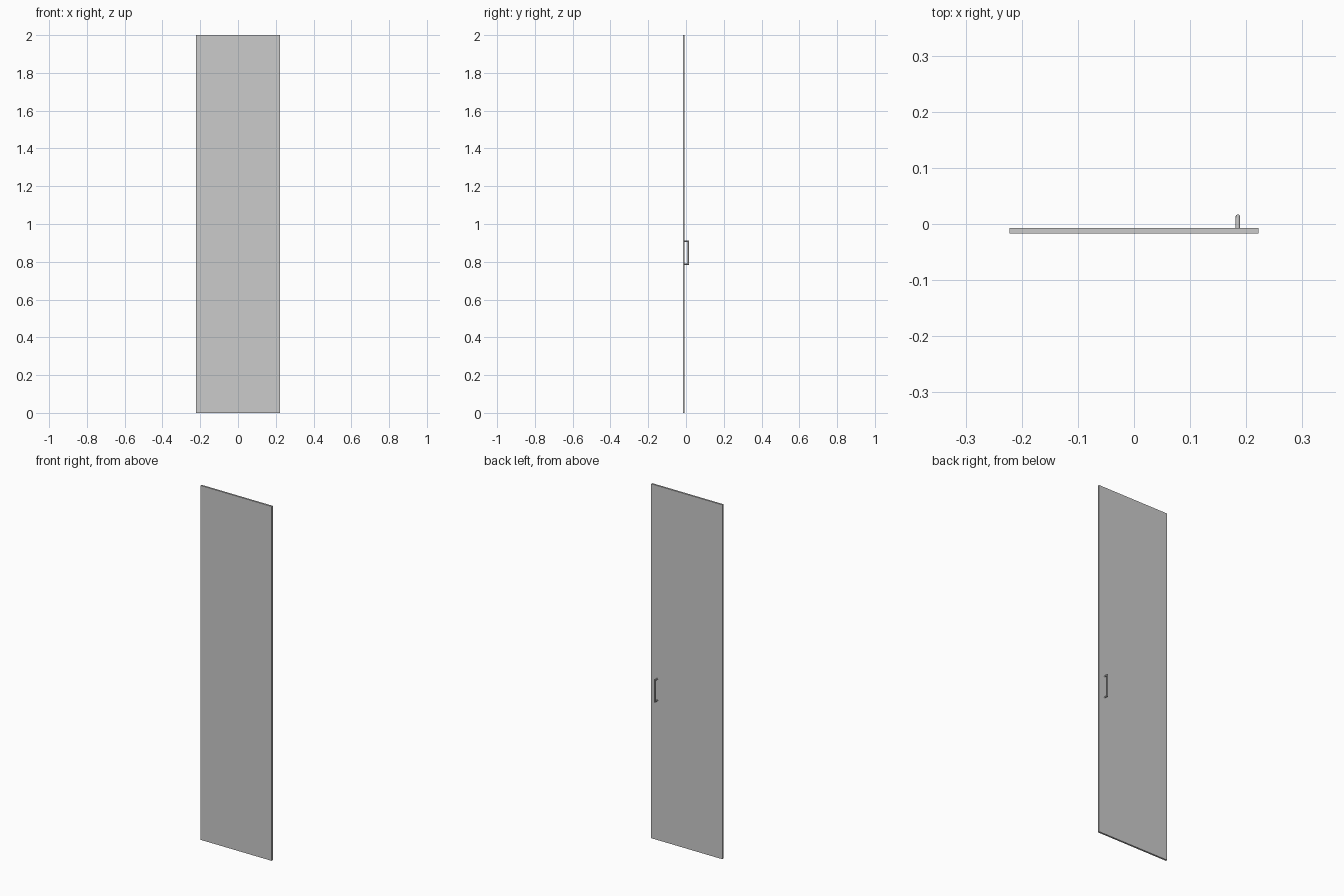
import bpy, bmesh, math

if "Cube" in bpy.data.objects:
    bpy.data.objects.remove(bpy.data.objects["Cube"])

def finish(name, bm):
    bmesh.ops.recalc_face_normals(bm, faces=bm.faces)
    mesh = bpy.data.meshes.new(name)
    bm.to_mesh(mesh)
    bm.free()
    obj = bpy.data.objects.new(name, mesh)
    bpy.context.collection.objects.link(obj)
    return obj

# Flat door panel
W, Y0, Y1, H = 0.222, -0.017, -0.007, 2.0
bm = bmesh.new()
bmesh.ops.create_cube(bm, size=1)
for v in bm.verts:
    v.co = (v.co.x * 2 * W, (Y0 + Y1) / 2 + v.co.y * (Y1 - Y0), H / 2 + v.co.z * H)
finish("door_panel", bm)

# Round bar pull handle with mitred corners, on the back face
X, R, SIDES = 0.185, 0.004, 16
ZB, ZT, YG = 0.788, 0.909, 0.013
bm = bmesh.new()
# each ring: centre y, centre z, and offset direction of the profile's second axis
path = [(Y1, ZB, 0, 1), (YG, ZB, -1, 1), (YG, ZT, -1, -1), (Y1, ZT, 0, -1)]
rings = []
for y, z, dy, dz in path:
    ring = []
    for i in range(SIDES):
        a = 2 * math.pi * i / SIDES
        s = R * math.sin(a)
        ring.append(bm.verts.new((X + R * math.cos(a), y + dy * s, z + dz * s)))
    rings.append(ring)
for a, b in zip(rings, rings[1:]):
    for i in range(SIDES):
        j = (i + 1) % SIDES
        bm.faces.new((a[i], a[j], b[j], b[i]))
bm.faces.new(rings[0])
bm.faces.new(rings[-1])
handle = finish("pull_handle", bm)
bpy.context.view_layer.objects.active = handle
handle.select_set(True)
bpy.ops.object.shade_smooth_by_angle(angle=math.radians(35))
